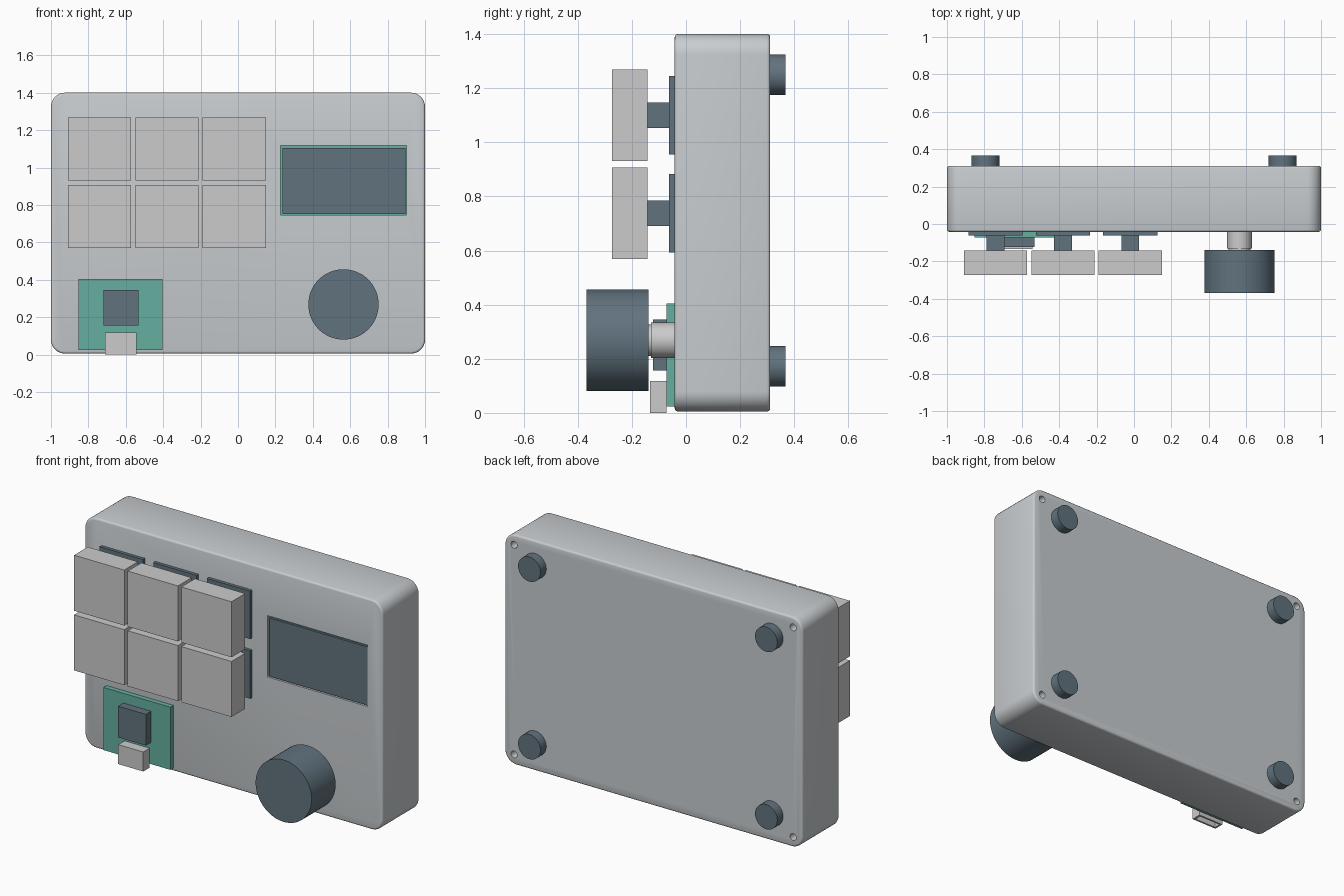
import bpy, bmesh, math

if "Cube" in bpy.data.objects:
    bpy.data.objects.remove(bpy.data.objects["Cube"])


def material(name, rgb):
    m = bpy.data.materials.new(name)
    m.diffuse_color = (*rgb, 1)
    m.use_nodes = True
    m.node_tree.nodes["Principled BSDF"].inputs["Base Color"].default_value = m.diffuse_color
    return m


DARK = material("dark_plastic", (0.12, 0.17, 0.21))
TEAL = material("circuit_green", (0.13, 0.43, 0.35))
CASE = material("case_grey", (0.58, 0.61, 0.63))


def finish(bm, name, mat=None):
    mesh = bpy.data.meshes.new(name)
    bm.to_mesh(mesh)
    bm.free()
    obj = bpy.data.objects.new(name, mesh)
    bpy.context.collection.objects.link(obj)
    if mat:
        mesh.materials.append(mat)
    return obj


def box_bm(x, y, z):
    bm = bmesh.new()
    bmesh.ops.create_cube(bm, size=1)
    for v in bm.verts:
        v.co = [(r[0] + r[1]) / 2 + c * (r[1] - r[0]) for r, c in zip((x, y, z), v.co)]
    return bm


def box(name, x, y, z, mat=None):
    return finish(box_bm(x, y, z), name, mat)


def square(name, cx, cz, size, y, mat=None):
    h = size / 2
    return box(name, (cx - h, cx + h), y, (cz - h, cz + h), mat)


def smooth(obj, angle=35):
    bpy.ops.object.select_all(action='DESELECT')
    obj.select_set(True)
    bpy.context.view_layer.objects.active = obj
    bpy.ops.object.shade_smooth_by_angle(angle=math.radians(angle))


def cylinder(name, cx, cz, r, y, mat=None, sides=48):
    bpy.ops.mesh.primitive_cylinder_add(
        vertices=sides, radius=r, depth=y[1] - y[0],
        location=(cx, (y[0] + y[1]) / 2, cz), rotation=(math.pi / 2, 0, 0))
    obj = bpy.context.object
    obj.name = name
    if mat:
        obj.data.materials.append(mat)
    smooth(obj)
    return obj


def cut(obj, cutter):
    mod = obj.modifiers.new("cut", 'BOOLEAN')
    mod.operation, mod.object, mod.solver = 'DIFFERENCE', cutter, 'EXACT'
    bpy.context.view_layer.objects.active = obj
    bpy.ops.object.modifier_apply(modifier=mod.name)
    bpy.data.objects.remove(cutter)


# Case: rounded corners, then a fine bevel round the front and back rims
FRONT, BACK = -0.042, 0.311
bm = box_bm((-1, 1), (FRONT, BACK), (0.005, 1.4))
corners = [e for e in bm.edges if abs(e.verts[0].co.y - e.verts[1].co.y) > 0.1]
bmesh.ops.bevel(bm, geom=corners, offset=0.075, segments=8, profile=0.5, affect='EDGES')
rims = [e for e in bm.edges if abs(e.verts[0].co.y - e.verts[1].co.y) < 1e-5]
bmesh.ops.bevel(bm, geom=rims, offset=0.012, segments=3, profile=0.5, affect='EDGES')
case = finish(bm, "case", CASE)

# Display window and back screw holes
cut(case, box("window_cutter", (0.227, 0.9), (-0.1, FRONT + 0.03), (0.745, 1.117)))
for sx in (-0.937, 0.937):
    for z in (0.066, 1.338):
        cut(case, cylinder("screw_cutter", sx, z, 0.021, (BACK - 0.1, 0.4), sides=24))
smooth(case)

# Display board and glass
box("display_board", (0.227, 0.9), (FRONT + 0.015, FRONT + 0.032), (0.745, 1.117), TEAL)
box("display_glass", (0.239, 0.896), (FRONT + 0.002, FRONT + 0.015), (0.751, 1.105), DARK)

# Two rows of three keys: switch plate, stem and cap
for row, z in enumerate((0.738, 1.1)):
    for col, x in enumerate((-0.74, -0.38, -0.02)):
        tag = f"_{row}_{col}"
        square("switch_plate" + tag, x, z, 0.29, (-0.062, FRONT), DARK)
        square("switch_stem" + tag, x, z, 0.095, (-0.143, -0.062), DARK)
        square("keycap" + tag, x, z, 0.337, (-0.274, -0.143))

# Rotary knob on its shaft
cylinder("knob_shaft", 0.564, 0.268, 0.066, (-0.13, FRONT))
cylinder("knob_shaft_tip", 0.564, 0.268, 0.058, (-0.14, -0.13))
cylinder("knob", 0.564, 0.268, 0.188, (-0.368, -0.138), DARK, 64)

# Controller board, chip and open plug socket
box("controller_board", (-0.853, -0.403), (-0.072, FRONT), (0.024, 0.404), TEAL)
box("controller_chip", (-0.719, -0.533), (-0.122, -0.072), (0.156, 0.345), DARK)
socket = box("plug_socket", (-0.711, -0.543), (-0.133, -0.072), (0, 0.118))
cut(socket, box("socket_cutter", (-0.699, -0.555), (-0.122, -0.083), (-0.1, 0.1)))

# Four round feet on the back
for x in (-0.795, 0.795):
    for z in (0.172, 1.249):
        cylinder("foot", x, z, 0.075, (BACK - 0.002, 0.367), DARK, 40)
